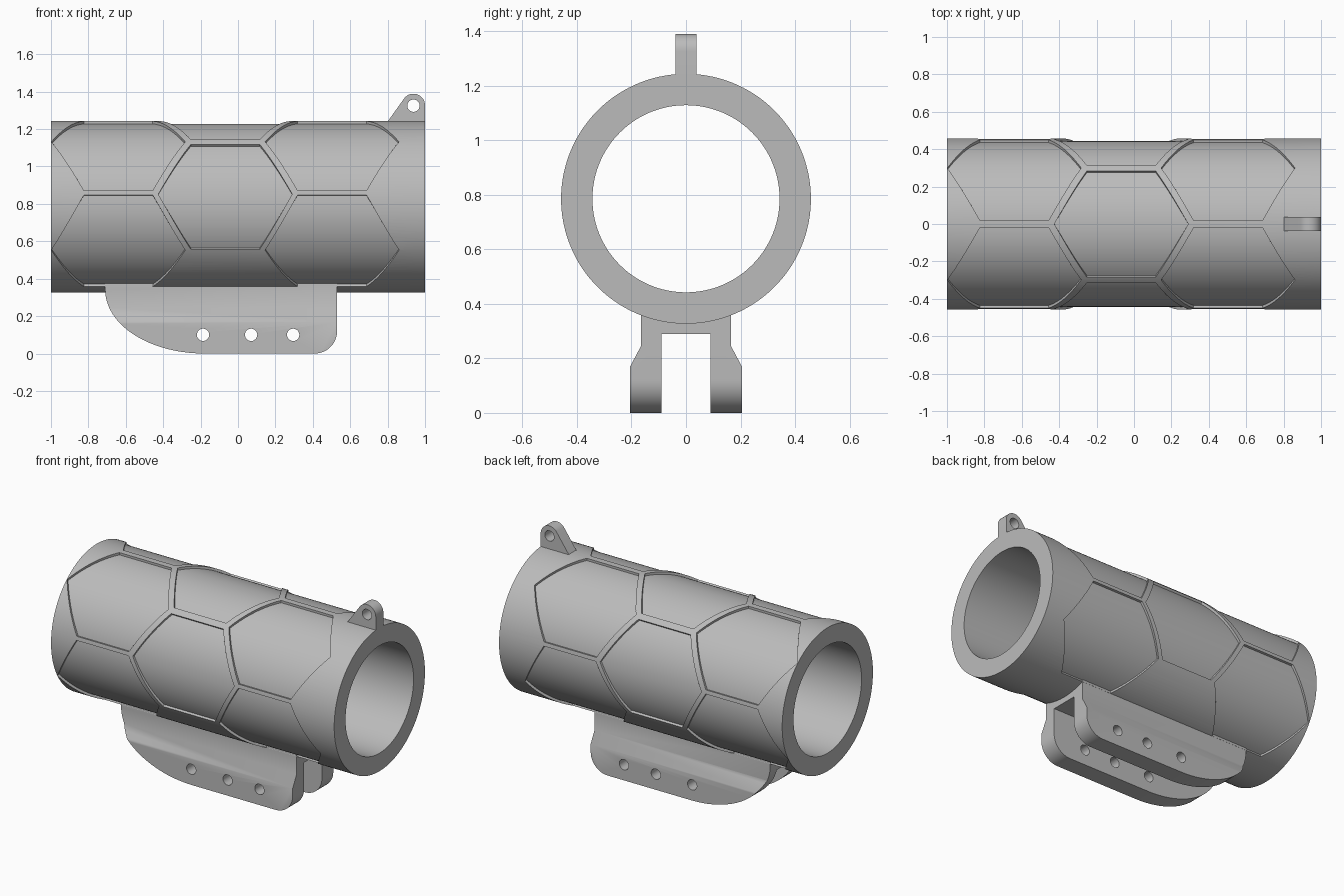
import bpy, bmesh, math
from mathutils import Vector

if "Cube" in bpy.data.objects:
    bpy.data.objects.remove(bpy.data.objects["Cube"])

R, R_IN, CZ = 0.458, 0.343, 0.785     # tube radii and axis height
grey = bpy.data.materials.new("grey plastic")
grey.diffuse_color = (0.5, 0.5, 0.5, 1)
grey.use_nodes = True
grey.node_tree.nodes["Principled BSDF"].inputs["Base Color"].default_value = grey.diffuse_color


def to_object(name, bm):
    bmesh.ops.recalc_face_normals(bm, faces=bm.faces)
    mesh = bpy.data.meshes.new(name)
    bm.to_mesh(mesh)
    bm.free()
    mesh.materials.append(grey)
    obj = bpy.data.objects.new(name, mesh)
    bpy.context.collection.objects.link(obj)
    return obj


def prism(name, points, place, depth):
    """Extrude a 2D outline; place maps each (u, v) to 3D."""
    bm = bmesh.new()
    face = bm.faces.new([bm.verts.new(place(u, v)) for u, v in points])
    ext = bmesh.ops.extrude_face_region(bm, geom=[face])
    bmesh.ops.translate(bm, vec=Vector(depth),
                        verts=[g for g in ext["geom"] if isinstance(g, bmesh.types.BMVert)])
    return to_object(name, bm)


def arc(cx, cy, rx, ry, a0, a1, n):
    return [(cx + rx * math.cos(math.radians(a0 + (a1 - a0) * i / n)),
             cy + ry * math.sin(math.radians(a0 + (a1 - a0) * i / n))) for i in range(n + 1)]


def pin(name, x, z, r, half):
    """Cylinder along y for drilling holes."""
    return prism(name, arc(x, z, r, r, 0, 345, 23), lambda u, v: (u, -half, v), (0, 2 * half, 0))


def combine(obj, tools):
    """Apply booleans, drop the tools and shade smooth with sharp edges."""
    for tool, op in tools:
        mod = obj.modifiers.new("bool", "BOOLEAN")
        mod.object, mod.operation, mod.solver = tool, op, "EXACT"
    deps = bpy.context.evaluated_depsgraph_get()
    mesh = bpy.data.meshes.new_from_object(obj.evaluated_get(deps))
    obj.modifiers.clear()
    obj.data = mesh
    for tool, _ in tools:
        bpy.data.objects.remove(tool)
    mesh.materials.clear()
    mesh.materials.append(grey)
    bpy.ops.object.select_all(action="DESELECT")
    obj.select_set(True)
    bpy.context.view_layer.objects.active = obj
    bpy.ops.object.shade_smooth_by_angle(angle=math.radians(30))


# Tube: ring profile swept along x
N = 144
bm = bmesh.new()
rings = [[bm.verts.new((x, r * math.cos(2 * math.pi * i / N), CZ + r * math.sin(2 * math.pi * i / N)))
          for i in range(N)] for x, r in ((-1, R), (1, R), (1, R_IN), (-1, R_IN))]
for k in range(4):
    a, b = rings[k], rings[(k + 1) % 4]
    for i in range(N):
        j = (i + 1) % N
        bm.faces.new((a[i], a[j], b[j], b[i]))
tube = to_object("tube", bm)

# Hexagonal recesses wrapped round the tube
bm = bmesh.new()


def hex_recess(cx, elevation):
    half_angle, steps = 38.3, 32
    rows = []
    for i in range(steps + 1):
        t = 2 * i / steps - 1
        a = math.radians(elevation + t * half_angle)
        w = 0.358 - 0.174 * abs(t)
        rows.append([bm.verts.new((cx + sx * w, -r * math.cos(a), CZ + r * math.sin(a)))
                     for sx, r in ((-1, R - 0.015), (1, R - 0.015), (1, R + 0.03), (-1, R + 0.03))])
    for p, q in zip(rows, rows[1:]):
        for k in range(4):
            m = (k + 1) % 4
            bm.faces.new((p[k], p[m], q[m], q[k]))
    bm.faces.new(rows[0])
    bm.faces.new(rows[-1])


for e in (8.4, 90, 171.6):
    hex_recess(-0.068, e)
for cx in (-0.64, 0.503):
    for e in (-30.5, 49.2, 130.8, 210.5):
        hex_recess(cx, e)
combine(tube, [(to_object("recess_cutter", bm), "DIFFERENCE")])

# Mount: clevis section along x, trimmed by the side outline, drilled
half = [(0.09, 0), (0.205, 0), (0.205, 0.17), (0.165, 0.245), (0.165, 0.365)]
top = arc(0, CZ, R - 0.02, R - 0.02, -68, -112, 16)
section = [(0.09, 0.29)] + half + top + [(-y, z) for y, z in reversed(half)] + [(-0.09, 0.29)]
mount = prism("mount", section, lambda u, v: (-0.71, u, v), (1.24, 0, 0))
outline = (arc(-0.18, 0.34, 0.53, 0.34, 180, 270, 28) + arc(0.41, 0.12, 0.12, 0.12, 270, 360, 12)
           + [(0.53, 0.5), (-0.71, 0.5)])
trim = prism("mount_trim", outline, lambda u, v: (u, -0.4, v), (0, 0.8, 0))
combine(mount, [(trim, "INTERSECT")]
        + [(pin("drill", x, 0.1, 0.033, 0.5), "DIFFERENCE") for x in (-0.187, 0.07, 0.295)])

# Lanyard ear on top
ear_outline = ([(0.8, 1.225), (1.0, 1.225)] + arc(0.938, 1.327, 0.062, 0.062, 0, 142, 18) + [(0.8, 1.24)])
ear = prism("ear", ear_outline, lambda u, v: (u, -0.038, v), (0, 0.076, 0))
combine(ear, [(pin("ear_drill", 0.938, 1.325, 0.033, 0.2), "DIFFERENCE")])
